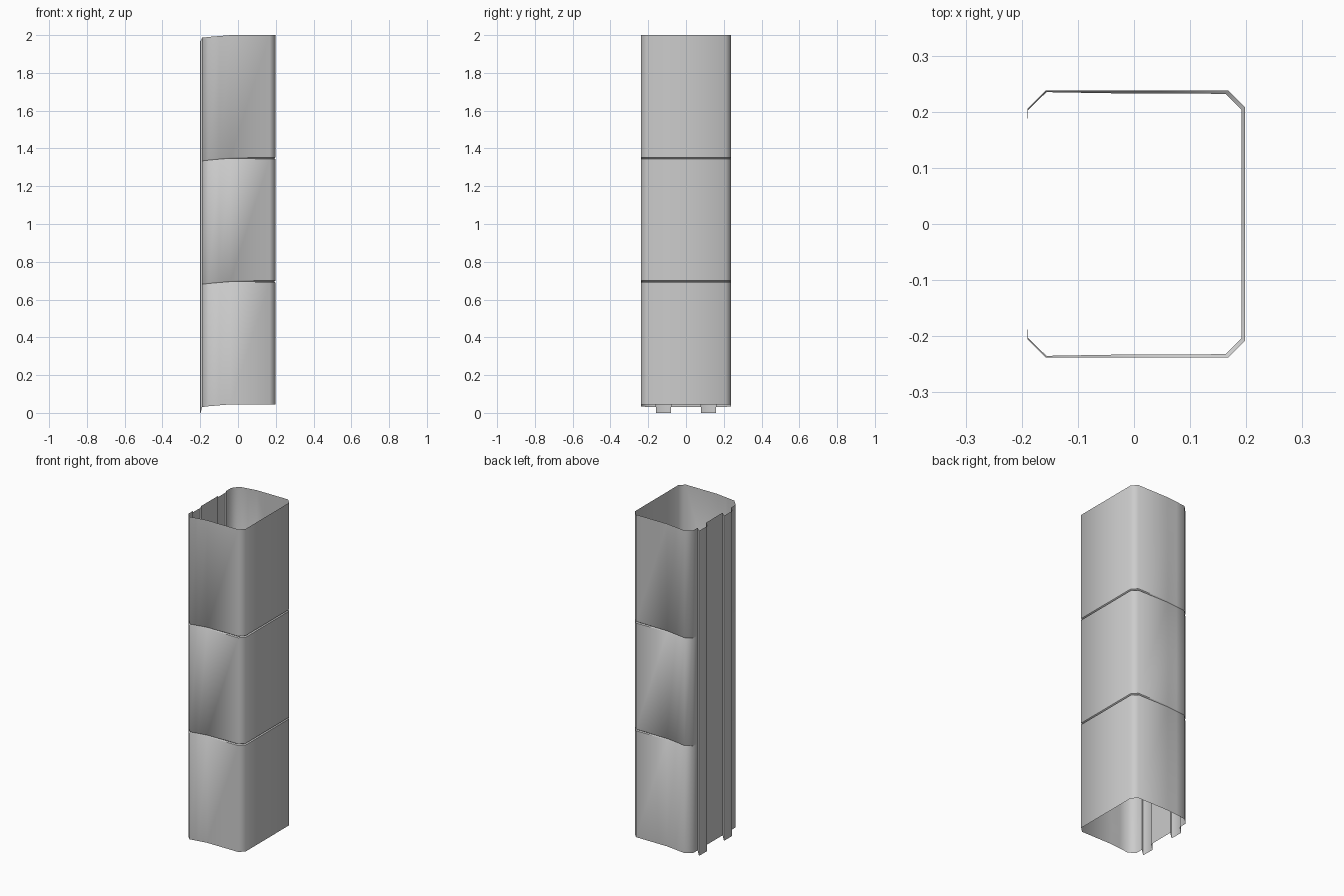
import bpy, bmesh, math

if "Cube" in bpy.data.objects:
    bpy.data.objects.remove(bpy.data.objects["Cube"])

# Half cross-section (y > 0): x, y, end drop, groove depth in x, groove depth in y
half = [
    (0.198, 0.000, 0.000, 0.006, 0.000),
    (0.198, 0.208, 0.000, 0.006, 0.005),
    (0.168, 0.238, 0.000, 0.005, 0.006),
    (-0.040, 0.238, 0.000, 0.000, 0.005),
    (-0.100, 0.238, 0.005, 0.000, 0.004),
    (-0.157, 0.238, 0.010, -0.001, 0.003),
    (-0.190, 0.205, 0.014, -0.001, 0.002),
    # back rail
    (-0.190, 0.160, 0.014, 0, 0),
    (-0.198, 0.159, 0.045, 0, 0),
    (-0.200, 0.156, 0.045, 0, 0),
    (-0.200, 0.083, 0.045, 0, 0),
    (-0.198, 0.080, 0.045, 0, 0),
    (-0.190, 0.079, 0.014, 0, 0),
    (-0.190, 0.000, 0.014, 0, 0),
]
# Mirror to the full closed loop, counter-clockwise from above
profile = half + [(x, -y, d, gx, -gy) for x, y, d, gx, gy in reversed(half[1:-1])]

# Rows: height, whether it is the bottom of a groove
rows = [(0.045, 0)]
for z in (0.695, 1.348):
    rows += [(z - 0.005, 0), (z, 1), (z + 0.005, 0)]
rows.append((2.0, 0))

bm = bmesh.new()
rings = []
for z, groove in rows:
    ring = []
    for x, y, drop, gx, gy in profile:
        if z == 2.0:
            drop = min(drop, 0.03)
        ring.append(bm.verts.new((x - gx * groove, y - gy * groove, z - drop)))
    rings.append(ring)

# Open-ended thin skin
n = len(profile)
for low, high in zip(rings, rings[1:]):
    for i in range(n):
        j = (i + 1) % n
        bm.faces.new((low[i], low[j], high[j], high[i]))

mesh = bpy.data.meshes.new("column_sleeve")
bm.to_mesh(mesh)
bm.free()
sleeve = bpy.data.objects.new("column_sleeve", mesh)
bpy.context.collection.objects.link(sleeve)

# Soft corners, crisp grooves and rails
bpy.context.view_layer.objects.active = sleeve
sleeve.select_set(True)
bpy.ops.object.shade_smooth_by_angle(angle=math.radians(46))
